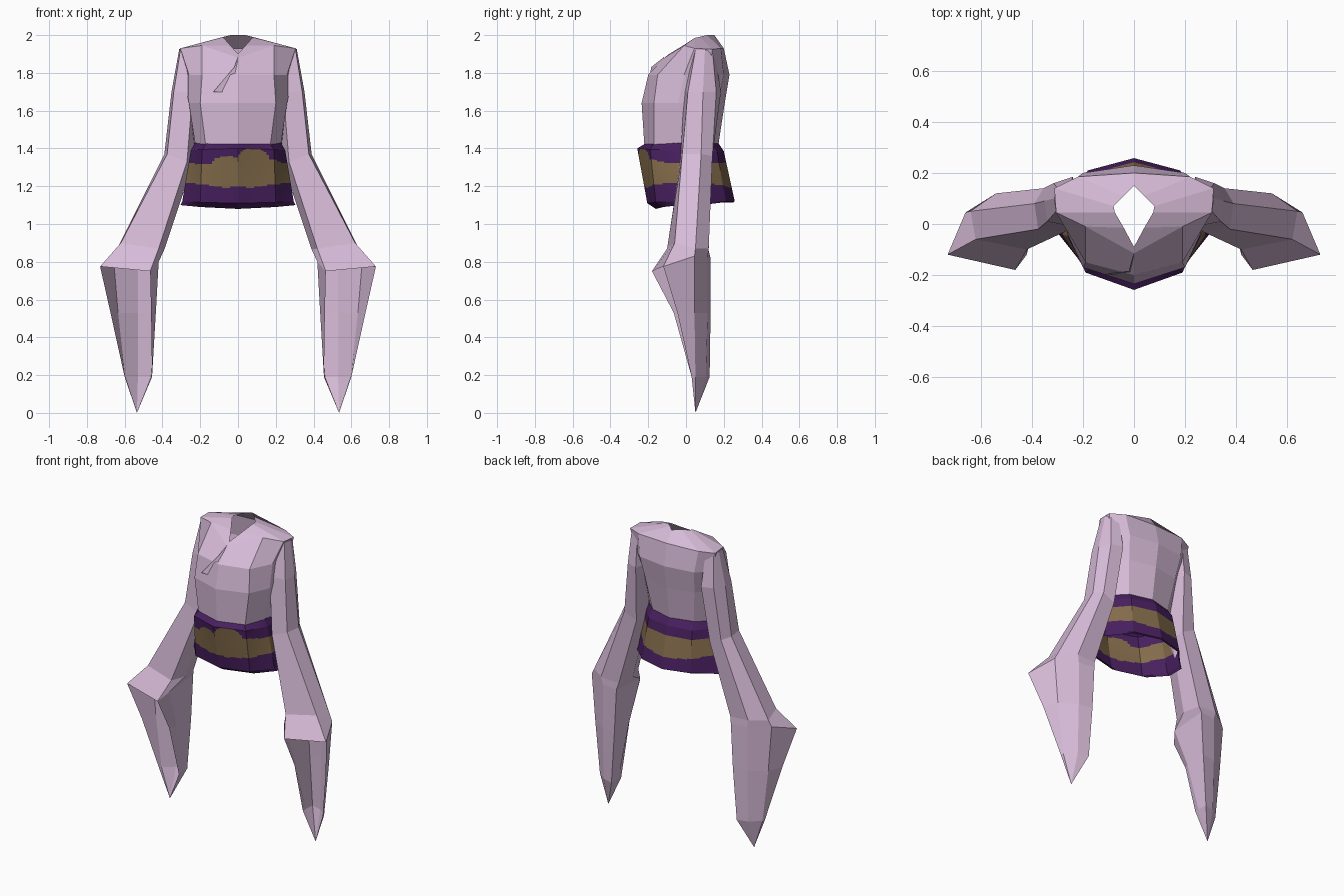
import bpy, bmesh, math

if "Cube" in bpy.data.objects:
    bpy.data.objects.remove(bpy.data.objects["Cube"])


def material(name, rgb):
    m = bpy.data.materials.new(name)
    m.diffuse_color = (*rgb, 1)
    m.use_nodes = True
    m.node_tree.nodes["Principled BSDF"].inputs["Base Color"].default_value = m.diffuse_color
    return m


PINK = material("pale lilac cloth", (0.68, 0.50, 0.69))
PURPLE = material("deep purple cloth", (0.065, 0.014, 0.115))
GOLD = material("dull gold cloth", (0.23, 0.15, 0.07))


def bridge(bm, a, b, closed):
    n = len(a)
    for i in range(n if closed else n - 1):
        j = (i + 1) % n
        quad = list(dict.fromkeys((a[i], a[j], b[j], b[i])))
        if len(quad) > 2:
            bm.faces.new(quad)


def add_ring(bm, pts):
    return [bm.verts.new(p) for p in pts]


def finish(bm, name, mats, mirror=False):
    bmesh.ops.recalc_face_normals(bm, faces=bm.faces)
    me = bpy.data.meshes.new(name)
    bm.to_mesh(me)
    bm.free()
    ob = bpy.data.objects.new(name, me)
    bpy.context.collection.objects.link(ob)
    for m in mats:
        me.materials.append(m)
    if mirror:
        mod = ob.modifiers.new("mirror", "MIRROR")
        mod.merge_threshold = 0.001
    return ob


def at(z, *pts):
    return [(x, y, z) for x, y in pts]


# Bodice: half rings from front centre round to back centre, mirrored
bm = bmesh.new()
body = [
    at(1.41, (0, -.22), (.17, -.17), (.225, -.05), (.23, .05), (.15, .13), (0, .17)),
    at(1.64, (0, -.235), (.20, -.17), (.26, -.04), (.26, .08), (.18, .17), (0, .205)),
    at(1.79, (0, -.20), (.19, -.15), (.26, -.01), (.29, .12), (.20, .20), (0, .23)),
    [(0, -.115, 1.88), (.19, -.01, 1.945), (.305, .045, 1.93),
     (.312, .14, 1.925), (.22, .185, 1.93), (0, .20, 1.93)],
    [(0, -.09, 1.90), (.04, -.015, 1.945), (.075, .045, 1.985),
     (.08, .07, 1.99), (.04, .11, 2.0), (0, .15, 2.0)],
]
rings = [add_ring(bm, r) for r in body]
for a, b in zip(rings, rings[1:]):
    bridge(bm, a, b, False)
finish(bm, "bodice", [PINK], True)

# Overlapping front flap, its lower edge tucked into the bodice
bm = bmesh.new()
bm.faces.new(add_ring(bm, [(0, -.115, 1.885), (-.02, -.185, 1.83),
                           (-.13, -.198, 1.70), (0, -.20, 1.70)]))
finish(bm, "front_flap", [PINK])

# Sleeves: closed tube to the cuff, then a hanging pocket open at the front
bm = bmesh.new()
tube = [
    at(1.92, (.26, .04), (.23, .10), (.25, .15), (.30, .14), (.312, .10), (.305, .05)),
    at(1.70, (.24, -.01), (.20, .06), (.24, .185), (.315, .16), (.352, .09), (.34, .01)),
    [(.27, -.03, 1.33), (.245, .06, 1.30), (.27, .135, 1.32),
     (.355, .14, 1.36), (.39, .08, 1.37), (.375, -.02, 1.37)],
    [(.42, -.10, .87), (.39, 0, .865), (.41, .12, .86),
     (.54, .12, .87), (.64, .05, .87), (.62, -.06, .90)],
    [(.465, -.18, .75), (.42, -.12, .80), (.42, .13, .82),
     (.53, .115, .82), (.66, .045, .83), (.73, -.12, .775)],
]
pocket = [
    at(.53, (.46, -.065), (.435, -.02), (.435, .13), (.53, .115), (.635, .045), (.675, -.045)),
    at(.19, (.455, .03), (.455, .06), (.46, .125), (.53, .105), (.597, .05), (.60, .03)),
]
rings = [add_ring(bm, r) for r in tube]
bm.faces.new(rings[0])
for a, b in zip(rings, rings[1:]):
    bridge(bm, a, b, True)
rings = rings[-1:] + [add_ring(bm, r) for r in pocket]
rings.append([bm.verts.new((.535, .05, 0))] * 6)
for a, b in zip(rings, rings[1:]):
    bridge(bm, a, b, False)
finish(bm, "sleeves", [PINK], True)


# Sash: flared band, finely divided so the gold stripe can be chosen by height
def lerp(p, q, t):
    return tuple(u + (v - u) * t for u, v in zip(p, q))


def sash_ring(half, div=14):
    loop = half + [(-x, y, z) for x, y, z in half[-2:0:-1]]
    n = len(loop)
    return [lerp(loop[i], loop[(i + 1) % n], k / div) for i in range(n) for k in range(div)]


levels = [
    [(0, -.20, 1.435), (.16, -.165, 1.435), (.225, -.05, 1.435),
     (.23, .05, 1.43), (.15, .13, 1.43), (0, .17, 1.43)],
    [(0, -.258, 1.40), (.19, -.19, 1.395), (.25, -.05, 1.39),
     (.25, .06, 1.38), (.16, .165, 1.38), (0, .20, 1.385)],
    [(0, -.205, 1.11), (.20, -.16, 1.115), (.295, -.04, 1.12),
     (.295, .08, 1.12), (.18, .21, 1.12), (0, .258, 1.12)],
    [(0, -.16, 1.08), (.20, -.12, 1.09), (.305, -.03, 1.10),
     (.305, .08, 1.10), (.18, .20, 1.115), (0, .25, 1.115)],
]
levels = [sash_ring(r) for r in levels]
rows = 36
rows_pts = [levels[0]]
for k in range(rows + 1):
    rows_pts.append([lerp(p, q, k / rows) for p, q in zip(levels[1], levels[2])])
rows_pts.append(levels[3])


def stripe_top(x, y):
    if y > 0:
        return 1.325
    hump = lambda c, w, h: h * math.sqrt(max(0, 1 - ((x - c) / w) ** 2))
    return 1.32 + max(hump(.08, .095, .08), hump(-.06, .075, .04), hump(.17, .06, .02))


bm = bmesh.new()
rings = [add_ring(bm, r) for r in rows_pts]
for a, b in zip(rings, rings[1:]):
    bridge(bm, a, b, True)
for f in bm.faces:
    c = f.calc_center_median()
    low = 1.195 + .12 * max(0, abs(c.x) - .08)
    f.material_index = int(low < c.z < stripe_top(c.x, c.y))
finish(bm, "sash", [PURPLE, GOLD])
